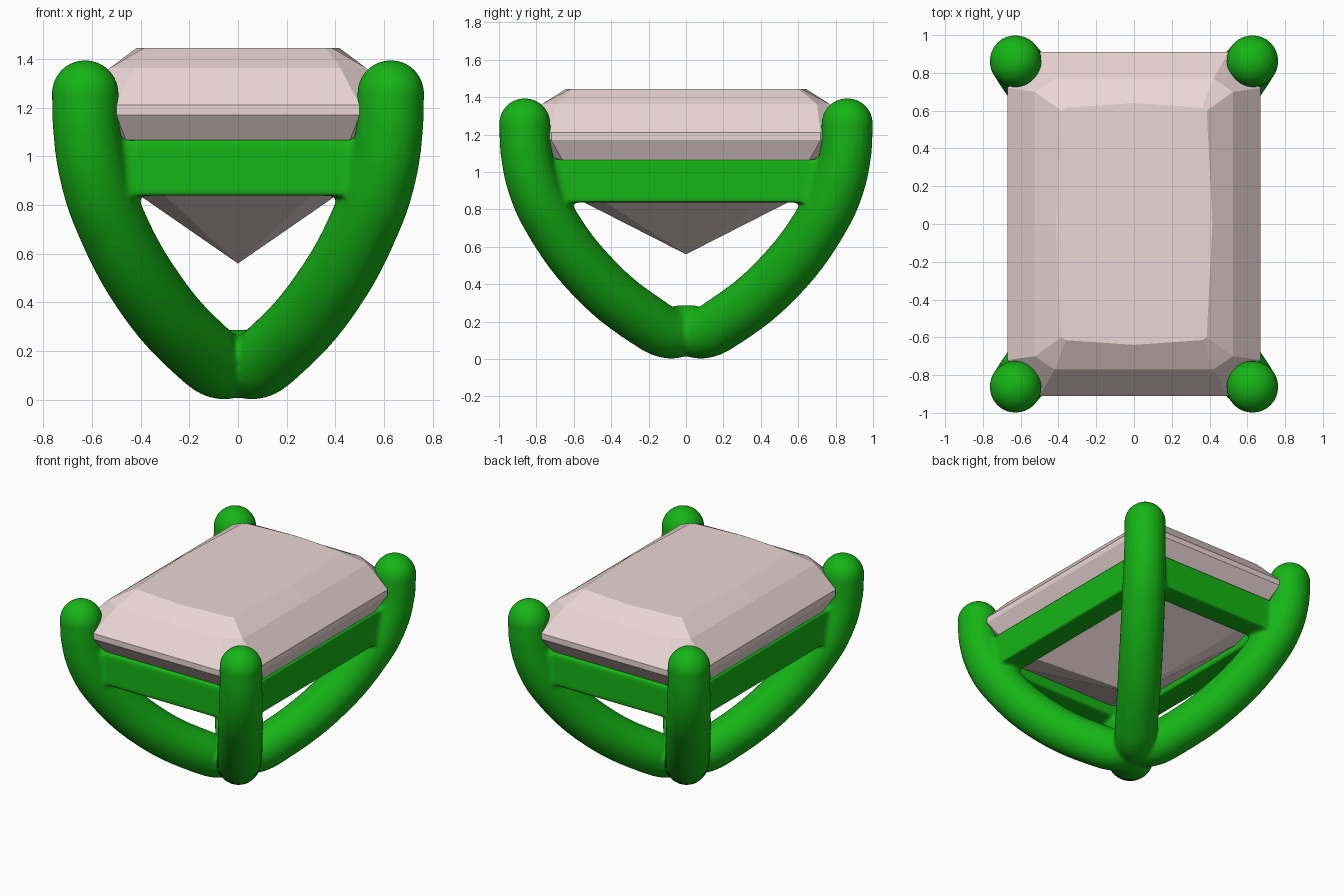
import bpy, bmesh

if "Cube" in bpy.data.objects:
    bpy.data.objects.remove(bpy.data.objects["Cube"])

def material(name, rgb):
    m = bpy.data.materials.new(name)
    m.diffuse_color = (*rgb, 1)
    m.use_nodes = True
    m.node_tree.nodes["Principled BSDF"].inputs["Base Color"].default_value = m.diffuse_color
    return m

GREEN = material("green_metal", (0.008, 0.46, 0.008))
PINK = material("pale_pink", (0.83, 0.67, 0.67))
TIP_X, TIP_Y, R = 0.627, 0.862, 0.138

# Prong path: fraction of the way out to the tip, height, relative thickness
PATH = [(0, .155, 1), (.11, .143, 1.02), (.24, .2, 1.04), (.59, .45, 1.06),
        (.85, .755, 1.05), (.94, .92, 1.03), (.99, 1.1, 1), (1, 1.257, 1)]

parts = []

def prong(sx, sy):
    cu = bpy.data.curves.new("prong", "CURVE")
    cu.dimensions = "3D"
    cu.bevel_depth, cu.bevel_resolution = R, 8
    cu.use_fill_caps = True
    cu.resolution_u = 10
    sp = cu.splines.new("BEZIER")
    sp.bezier_points.add(len(PATH) - 1)
    for p, (t, z, r) in zip(sp.bezier_points, PATH):
        p.co = (sx * TIP_X * t, sy * TIP_Y * t, z)
        p.radius = r
        p.handle_left_type = p.handle_right_type = "AUTO"
    ob = bpy.data.objects.new("prong", cu)
    bpy.context.collection.objects.link(ob)
    bpy.ops.object.select_all(action="DESELECT")
    ob.select_set(True)
    bpy.context.view_layer.objects.active = ob
    bpy.ops.object.convert(target="MESH")
    parts.append(bpy.context.object)
    # Rounded claw tip
    bpy.ops.mesh.primitive_uv_sphere_add(segments=32, ring_count=20, radius=R,
                                         location=(sx * TIP_X, sy * TIP_Y, 1.257))
    parts.append(bpy.context.object)

def bar(loc, size):
    bpy.ops.mesh.primitive_cube_add(size=1, location=loc)
    ob = bpy.context.object
    ob.scale = size
    bpy.ops.object.transform_apply(location=True, rotation=False, scale=True)
    parts.append(ob)

for sx in (-1, 1):
    for sy in (-1, 1):
        prong(sx, sy)

# Rectangular gallery rail under the stone
for s in (-1, 1):
    bar((0, s * .775, .952), (1.14, .17, .228))
    bar((s * .545, 0, .952), (.17, 1.58, .228))

# Fuse prongs and rail into one softly blended casting
bpy.ops.object.select_all(action="DESELECT")
for ob in parts:
    ob.select_set(True)
setting = parts[0]
bpy.context.view_layer.objects.active = setting
bpy.ops.object.join()
setting.name = "prong_setting"
rm = setting.modifiers.new("fuse", "REMESH")
rm.mode = "VOXEL"
rm.voxel_size = 0.015
rm.use_smooth_shade = True
sm = setting.modifiers.new("soften", "SMOOTH")
sm.factor, sm.iterations = 0.5, 6
setting.data.materials.clear()
setting.data.materials.append(GREEN)
for p in setting.data.polygons:
    p.material_index = 0
    p.use_smooth = True

# Faceted stone: twelve-point rings from table down to the point
def ring(bm, hx, hy, cx, cy, bx, by, z):
    pts = [(bx, 0), (hx, cy), (cx, hy), (0, by), (-cx, hy), (-hx, cy),
           (-bx, 0), (-hx, -cy), (-cx, -hy), (0, -by), (cx, -hy), (hx, -cy)]
    return [bm.verts.new((x, y, z)) for x, y in pts]

def scaled(k):
    return [k * v for v in (.67, .91, .5, .72, .67, .91)]

bm = bmesh.new()
rings = [ring(bm, .385, .615, .36, .6, .415, .64, 1.445),   # table
         ring(bm, .525, .77, .42, .7, .525, .77, 1.363),    # crown
         ring(bm, *scaled(1), 1.21),                        # girdle top
         ring(bm, *scaled(1), 1.17),                        # girdle bottom
         ring(bm, *scaled(.82), .94)]                       # pavilion
bm.faces.new(rings[0])
for a, b in zip(rings, rings[1:]):
    for i in range(12):
        j = (i + 1) % 12
        bm.faces.new((a[i], b[i], b[j], a[j]))
tip = bm.verts.new((0, 0, .56))
for i in range(12):
    bm.faces.new((rings[-1][i], tip, rings[-1][(i + 1) % 12]))
bmesh.ops.recalc_face_normals(bm, faces=bm.faces)
me = bpy.data.meshes.new("gemstone")
bm.to_mesh(me)
bm.free()
me.materials.append(PINK)
bpy.context.collection.objects.link(bpy.data.objects.new("gemstone", me))
